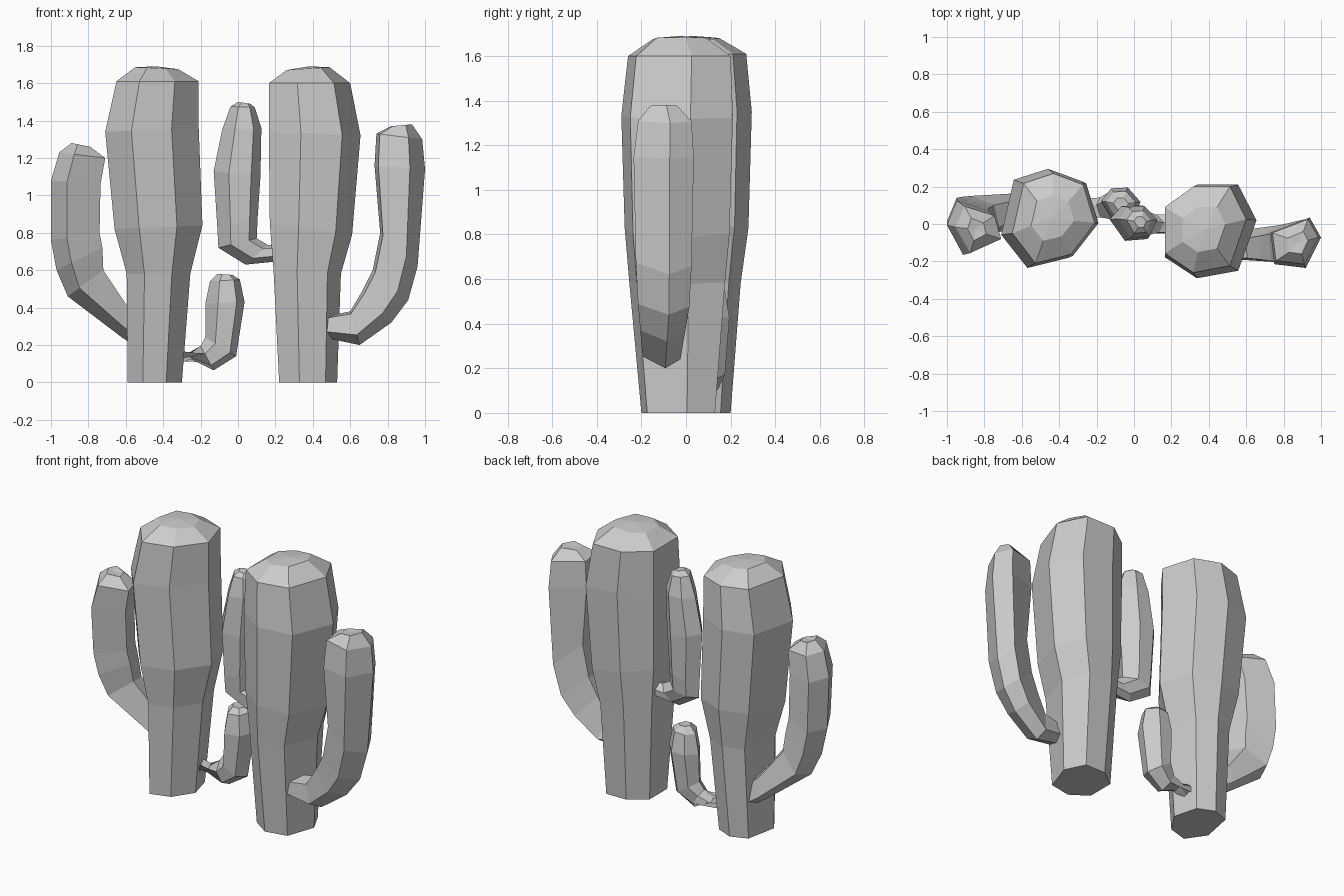
import bpy, bmesh

# Irregular cross-sections, normalised to -1..1 (u across the front, v in depth)
TRUNK_L = [(0, 1), (.72, .75), (1, -.1), (.42, -.8), (-.44, -1), (-1, -.33), (-.73, .78)]
TRUNK_R = [(-1, .52), (-.3, 1), (.6, 1), (1, .24), (.6, -.84), (-.3, -1), (-1, -.55)]
ARM_L = [(-1, .1), (-.35, -1), (1, -.4), (.7, .6), (-.6, 1)]
ARM_R = [(.55, 1), (1, .2), (.4, -1), (-.85, -.85), (-1, .4)]
ARM_M = [(-1, .2), (-.35, -1), (.6, -.9), (1, .15), (.35, 1), (-.5, .95)]


def loft(name, section, rings, tip):
    """Skin rings (left x,z, right x,z, centre y, half depth), closed by a tip point."""
    bm = bmesh.new()
    n = len(section)
    loops = []
    for x0, z0, x1, z1, yc, ry in rings:
        loop = []
        for u, v in section:
            t = (u + 1) / 2
            loop.append(bm.verts.new((x0 + (x1 - x0) * t, yc + v * ry, z0 + (z1 - z0) * t)))
        loops.append(loop)
    for a, b in zip(loops, loops[1:]):
        for i in range(n):
            j = (i + 1) % n
            bm.faces.new((a[i], a[j], b[j], b[i]))
    bm.faces.new(loops[0])
    top = bm.verts.new(tip)
    for i in range(n):
        bm.faces.new((loops[-1][i], loops[-1][(i + 1) % n], top))
    bmesh.ops.recalc_face_normals(bm, faces=bm.faces[:])
    me = bpy.data.meshes.new(name)
    bm.to_mesh(me)
    bm.free()
    ob = bpy.data.objects.new(name, me)
    bpy.context.collection.objects.link(ob)
    return ob


# Two thick trunks
loft("left_trunk", TRUNK_L, [
    (-.59, 0, -.30, 0, .02, .18), (-.595, .58, -.255, .58, .03, .215),
    (-.66, .82, -.19, .84, .03, .25), (-.71, 1.34, -.21, 1.36, .03, .265),
    (-.65, 1.61, -.21, 1.61, .03, .24), (-.55, 1.685, -.32, 1.675, .03, .12)],
    (-.44, .03, 1.69))
loft("right_trunk", TRUNK_R, [
    (.22, 0, .53, 0, -.035, .165), (.19, .60, .55, .58, -.04, .215),
    (.17, .85, .61, .79, -.04, .235), (.165, 1.34, .655, 1.32, -.04, .25),
    (.165, 1.60, .60, 1.60, -.03, .23), (.26, 1.67, .49, 1.685, -.03, .12)],
    (.38, -.03, 1.69))

# Large outer arms
loft("left_outer_arm", ARM_L, [
    (-.54, .19, -.54, .36, .09, .07), (-.62, .24, -.60, .42, .08, .085),
    (-.91, .46, -.72, .60, .03, .12), (-.97, .60, -.725, .72, .01, .135),
    (-1, .76, -.74, .80, 0, .14), (-1, 1.08, -.735, 1.06, -.02, .145),
    (-.955, 1.23, -.71, 1.20, -.03, .125), (-.89, 1.28, -.79, 1.26, -.03, .06)],
    (-.85, -.03, 1.265))
loft("right_outer_arm", ARM_R, [
    (.46, .35, .46, .24, -.11, .075), (.60, .38, .65, .20, -.11, .085),
    (.665, .49, .82, .32, -.105, .10), (.72, .60, .91, .44, -.10, .115),
    (.76, .80, .96, .62, -.10, .125), (.73, 1.16, 1, 1.14, -.10, .135),
    (.74, 1.33, .985, 1.30, -.095, .12), (.82, 1.37, .93, 1.38, -.10, .06)],
    (.87, -.10, 1.37))

# Small inner arms
loft("right_inner_arm", ARM_M, [
    (.24, .65, .24, .74, 0, .05), (.04, .63, .16, .735, 0, .05),
    (-.105, .72, .10, .77, .005, .075), (-.11, .82, .105, .88, .005, .085),
    (-.13, 1.13, .12, 1.10, .005, .095), (-.085, 1.35, .125, 1.36, .01, .085),
    (-.04, 1.475, .09, 1.47, .01, .06), (0, 1.50, .065, 1.49, .01, .03)],
    (.03, .01, 1.495))
loft("left_inner_arm", ARM_M, [
    (-.34, .09, -.34, .19, .08, .045), (-.20, .195, -.13, .065, .09, .055),
    (-.175, .24, -.01, .14, .10, .075), (-.175, .42, .035, .43, .105, .09),
    (-.15, .54, .01, .55, .105, .07), (-.11, .58, -.03, .575, .105, .035)],
    (-.07, .105, .575))
